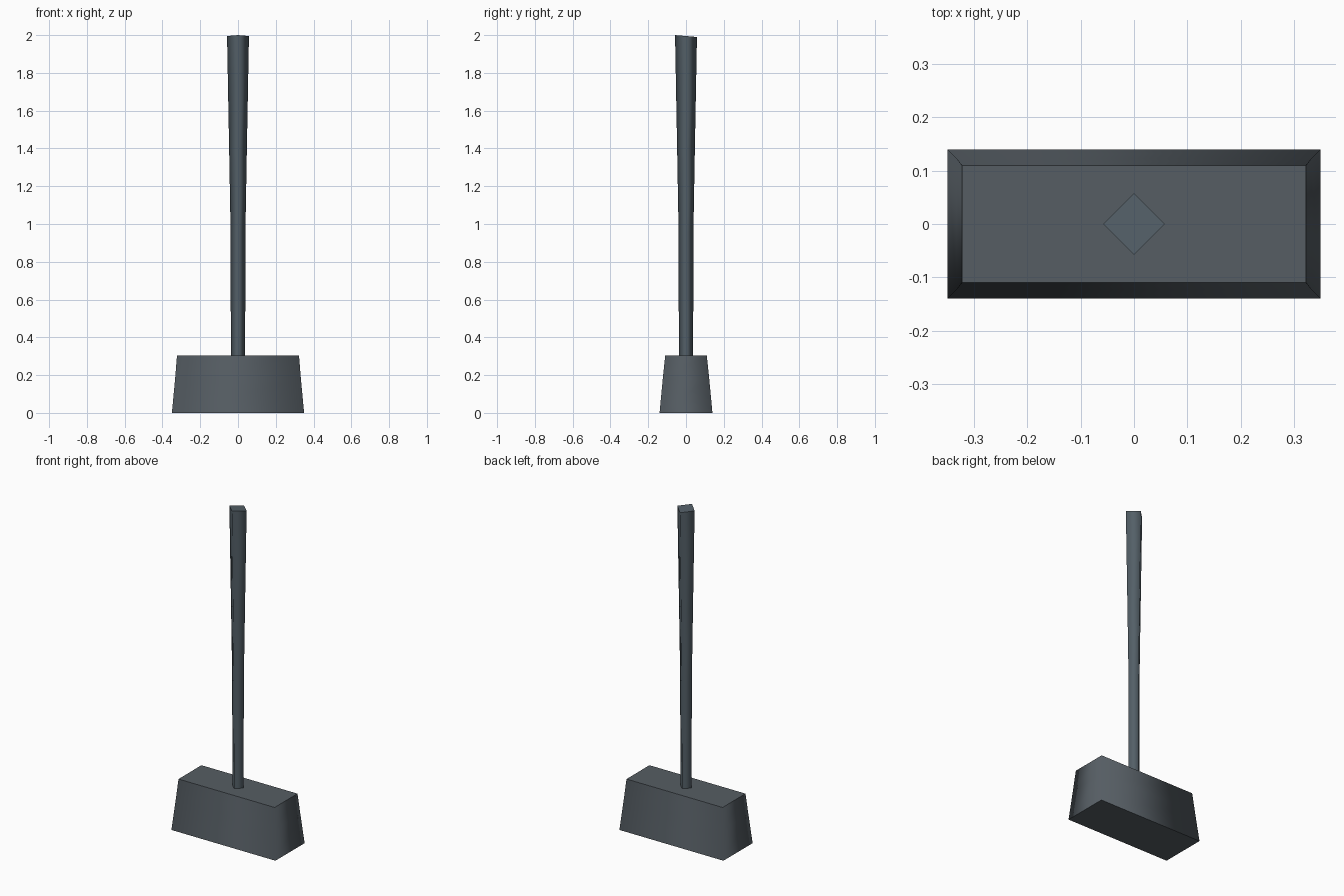
import bpy, bmesh, math

cube = bpy.data.objects.get("Cube")
if cube:
    bpy.data.objects.remove(cube, do_unlink=True)


def make_material(name, rgb):
    mat = bpy.data.materials.new(name)
    mat.use_nodes = True
    colour = (*rgb, 1.0)
    mat.diffuse_color = colour
    mat.node_tree.nodes["Principled BSDF"].inputs["Base Color"].default_value = colour
    return mat


def loft(name, sections, mat, smooth_limit):
    """Bridge four-sided rings from bottom to top and cap both ends."""
    bm = bmesh.new()
    rings = [[bm.verts.new(p) for p in ring] for ring in sections]
    for low, high in zip(rings, rings[1:]):
        for i in range(4):
            j = (i + 1) % 4
            bm.faces.new((low[i], low[j], high[j], high[i])).smooth = True
    for cap in (rings[0][::-1], rings[-1]):
        bm.faces.new(cap)
        for i in range(4):
            bm.edges.get((cap[i], cap[i - 1])).smooth = False
    # Keep corners sharper than the limit crisp
    for edge in bm.edges:
        if edge.calc_face_angle(0) > smooth_limit:
            edge.smooth = False
    mesh = bpy.data.meshes.new(name)
    bm.to_mesh(mesh)
    bm.free()
    mesh.materials.append(mat)
    obj = bpy.data.objects.new(name, mesh)
    bpy.context.collection.objects.link(obj)
    return obj


def rectangle(hx, hy, z):
    return [(-hx, -hy, z), (hx, -hy, z), (hx, hy, z), (-hx, hy, z)]


def diamond(r, z, tilt=0.0):
    return [(r, 0, z), (0, r, z - tilt), (-r, 0, z), (0, -r, z + tilt)]


head_grey = make_material("dark slate grey", (0.092, 0.110, 0.126))
handle_grey = make_material("blue slate grey", (0.087, 0.115, 0.136))

# Heavy block head with a flared foot
loft("hammer_head",
     [rectangle(0.35, 0.14, 0), rectangle(0.333, 0.123, 0.18),
      rectangle(0.323, 0.11, 0.305)],
     head_grey, math.radians(30))

# Four-sided handle that thickens to a slightly slanted end
loft("handle",
     [diamond(0.038, 0.28), diamond(0.039, 0.95), diamond(0.047, 1.4),
      diamond(0.058, 1.995, 0.005)],
     handle_grey, math.radians(100))
